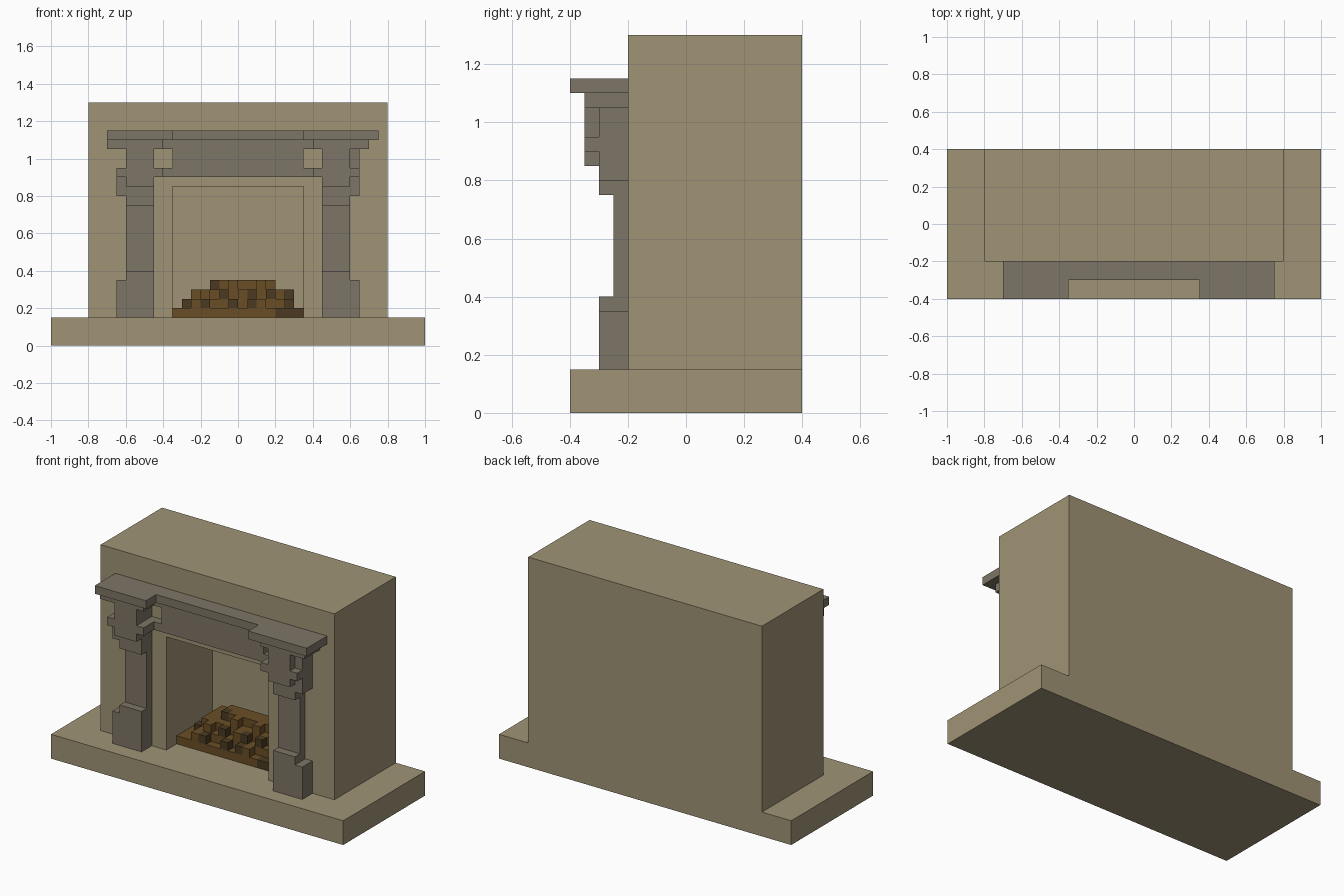
import bpy
import bmesh
from mathutils import Matrix, Vector

old = bpy.data.objects.get("Cube")
if old:
    bpy.data.objects.remove(old, do_unlink=True)


def material(name, rgb):
    m = bpy.data.materials.new(name)
    m.use_nodes = True
    m.diffuse_color = (*rgb, 1)
    m.node_tree.nodes["Principled BSDF"].inputs["Base Color"].default_value = (*rgb, 1)
    return m


STONE = material("beige_stone", (0.35, 0.295, 0.18))
GREY = material("grey_stone", (0.208, 0.178, 0.133))
WOOD = material("brown_wood", (0.144, 0.076, 0.019))
BARK = material("dark_bark", (0.069, 0.042, 0.015))


def finish(name, bm, mat):
    bmesh.ops.recalc_face_normals(bm, faces=bm.faces)
    me = bpy.data.meshes.new(name)
    bm.to_mesh(me)
    bm.free()
    me.materials.append(mat)
    ob = bpy.data.objects.new(name, me)
    bpy.context.collection.objects.link(ob)
    return ob


def blocks(name, mat, *boxes, mirror=False):
    """One object from boxes (x0, x1, y0, y1, z0, z1), optionally flipped in x."""
    bm = bmesh.new()
    for x0, x1, y0, y1, z0, z1 in boxes:
        if mirror:
            x0, x1 = -x1, -x0
        mid = Vector((x0 + x1, y0 + y1, z0 + z1)) / 2
        size = (x1 - x0, y1 - y0, z1 - z0)
        bmesh.ops.create_cube(bm, size=1, matrix=Matrix.Translation(mid) @ Matrix.Diagonal((*size, 1)))
    return finish(name, bm, mat)


WALL = -0.2    # front plane of the chimney
BACK = 0.25    # back of the firebox

# Hearth slab and chimney breast
blocks("hearth_slab", STONE, (-1, 1, -0.4, 0.4, 0, 0.15))
blocks("chimney_back", STONE, (-0.8, 0.8, BACK, 0.4, 0.15, 1.3))

# Chimney front: an arch-shaped profile around the firebox opening
outline = [(-0.8, 0.15), (-0.8, 1.3), (0.8, 1.3), (0.8, 0.15),
           (0.35, 0.15), (0.35, 0.85), (-0.35, 0.85), (-0.35, 0.15)]
bm = bmesh.new()
face = bm.faces.new([bm.verts.new((x, WALL, z)) for x, z in outline])
ext = bmesh.ops.extrude_face_region(bm, geom=[face], use_keep_orig=True)
moved = [v for v in ext["geom"] if isinstance(v, bmesh.types.BMVert)]
bmesh.ops.translate(bm, verts=moved, vec=(0, BACK - WALL, 0))
finish("chimney_front", bm, STONE)

# Mantel pillars, one on each side
for side, flip in (("left", False), ("right", True)):
    blocks(side + "_plinth", GREY,
           (0.45, 0.65, -0.3, WALL, 0.15, 0.35),
           (0.45, 0.6, -0.3, WALL, 0.35, 0.4), mirror=flip)
    blocks(side + "_column", GREY, (0.45, 0.6, -0.25, WALL, 0.4, 0.75), mirror=flip)
    blocks(side + "_capital", GREY,
           (0.45, 0.6, -0.3, WALL, 0.75, 0.8),
           (0.45, 0.65, -0.3, WALL, 0.8, 0.85),
           (0.45, 0.65, -0.3, WALL, 0.85, 0.9),
           (0.45, 0.6, -0.35, -0.3, 0.85, 0.9),
           (0.4, 0.65, -0.35, WALL, 0.9, 0.95),
           (0.45, 0.6, -0.35, WALL, 0.95, 1.05),
           (0.4, 0.7, -0.35, WALL, 1.05, 1.1), mirror=flip)
    end = 0.7 if flip else 0.75
    blocks(side + "_shelf_end", GREY, (0.35, end, -0.4, WALL, 1.1, 1.15), mirror=flip)
blocks("left_capital_side", GREY, (0.6, 0.65, -0.3, WALL, 0.95, 1.05))

# Lintel, open beside each capital, and the set-back middle of the shelf
blocks("lintel", GREY,
       (-0.45, 0.45, -0.25, WALL, 0.9, 0.95),
       (-0.35, 0.35, -0.25, WALL, 0.95, 1.05),
       (-0.4, 0.4, -0.25, WALL, 1.05, 1.1))
blocks("shelf_middle", GREY, (-0.35, 0.35, -0.3, WALL, 1.1, 1.15))

# Log pile: stepped layers of wood
blocks("log_pile", WOOD,
       (-0.35, 0.2, -0.1, BACK, 0.15, 0.2),
       (0.2, 0.35, 0, BACK, 0.15, 0.2),
       (-0.25, 0.25, -0.05, 0.2, 0.2, 0.25),
       (-0.25, 0.25, 0, 0.2, 0.25, 0.3),
       (-0.1, 0.2, 0.05, 0.15, 0.3, 0.35),
       (-0.15, -0.1, 0.1, 0.15, 0.3, 0.35))

# Log ends that stick out of the pile: (x, front y, z), each a small cube
S = 0.05
dark = [(-0.3, 0, 0.2), (-0.2, -0.1, 0.2), (-0.05, -0.1, 0.2), (0.05, -0.1, 0.2), (0.25, 0, 0.2),
        (-0.1, -0.05, 0.25), (0.05, -0.05, 0.25), (0.15, -0.05, 0.25), (0.25, 0.05, 0.25),
        (-0.15, 0.05, 0.3)]
light = [(-0.25, -0.1, 0.2), (0.1, -0.1, 0.2), (-0.2, -0.05, 0.25), (0, -0.05, 0.25),
         (-0.05, 0, 0.3), (0.1, 0, 0.3), (-0.3, 0.1, 0.2)]
blocks("dark_log_ends", BARK,
       (0.2, 0.35, -0.1, 0, 0.15, 0.2),
       *[(x, x + S, y, y + S, z, z + S) for x, y, z in dark])
blocks("light_log_ends", WOOD, *[(x, x + S, y, y + S, z, z + S) for x, y, z in light])
